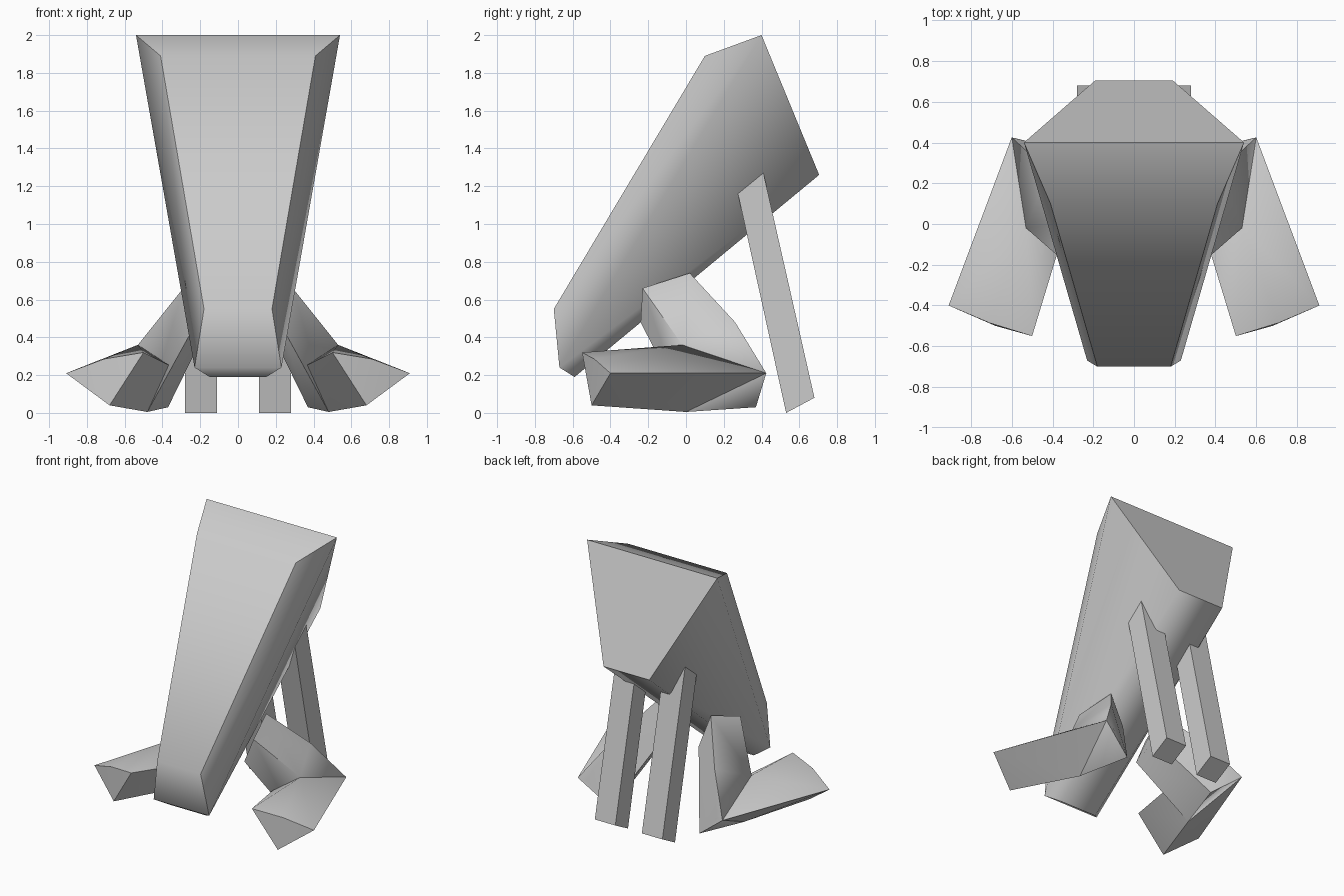
import bpy, bmesh
from math import radians

if "Cube" in bpy.data.objects:
    bpy.data.objects.remove(bpy.data.objects["Cube"])


def hull(name, points):
    """Smooth-shaded convex solid spanning a few section corners."""
    bm = bmesh.new()
    for p in points:
        bm.verts.new(p)
    res = bmesh.ops.convex_hull(bm, input=bm.verts[:])
    loose = [v for v in bm.verts if not v.link_faces]
    if loose:
        bmesh.ops.delete(bm, geom=loose, context='VERTS')
    bmesh.ops.dissolve_limit(bm, angle_limit=radians(1), verts=bm.verts[:], edges=bm.edges[:])
    bmesh.ops.recalc_face_normals(bm, faces=bm.faces[:])
    mesh = bpy.data.meshes.new(name)
    bm.to_mesh(mesh)
    bm.free()
    ob = bpy.data.objects.new(name, mesh)
    bpy.context.collection.objects.link(ob)
    bpy.ops.object.select_all(action='DESELECT')
    ob.select_set(True)
    bpy.context.view_layer.objects.active = ob
    bpy.ops.object.shade_smooth_by_angle(angle=radians(60))
    return ob


def flip(points, side):
    return [(side * x, y, z) for x, y, z in points]


# leaning body: three edge lines per side (front, widest, underside)
half = [(0.18, -0.70, 0.55), (0.23, -0.67, 0.24), (0.15, -0.59, 0.19),
        (0.41, 0.10, 1.89), (0.54, 0.40, 2.00), (0.19, 0.705, 1.26)]
hull("body", half + flip(half, -1))

# bent arm sections
shoulder = [(0.22, 0.02, 0.74), (0.29, -0.23, 0.66), (0.22, -0.24, 0.48), (0.14, 0.05, 0.50)]
elbow = [(0.60, 0.425, 0.21), (0.54, 0.41, 0.20), (0.53, -0.02, 0.36),
         (0.36, -0.09, 0.25), (0.48, 0.0, 0.005), (0.37, 0.37, 0.03)]
upper_bulge = [(0.42, 0.26, 0.48)]
hand_end = [(0.91, -0.40, 0.21), (0.71, -0.485, 0.285), (0.50, -0.55, 0.32), (0.68, -0.50, 0.04)]

# rear prop profile in the side plane
leg_profile = [(0.41, 1.27), (0.275, 1.16), (0.53, 0.0), (0.68, 0.08)]

for side, label in ((1, "right"), (-1, "left")):
    hull("upper_arm_" + label, flip(shoulder + upper_bulge + elbow, side))
    hull("forearm_" + label, flip(elbow + hand_end, side))
    hull("rear_leg_" + label,
         flip([(x, y, z) for x in (0.11, 0.28) for y, z in leg_profile], side))
